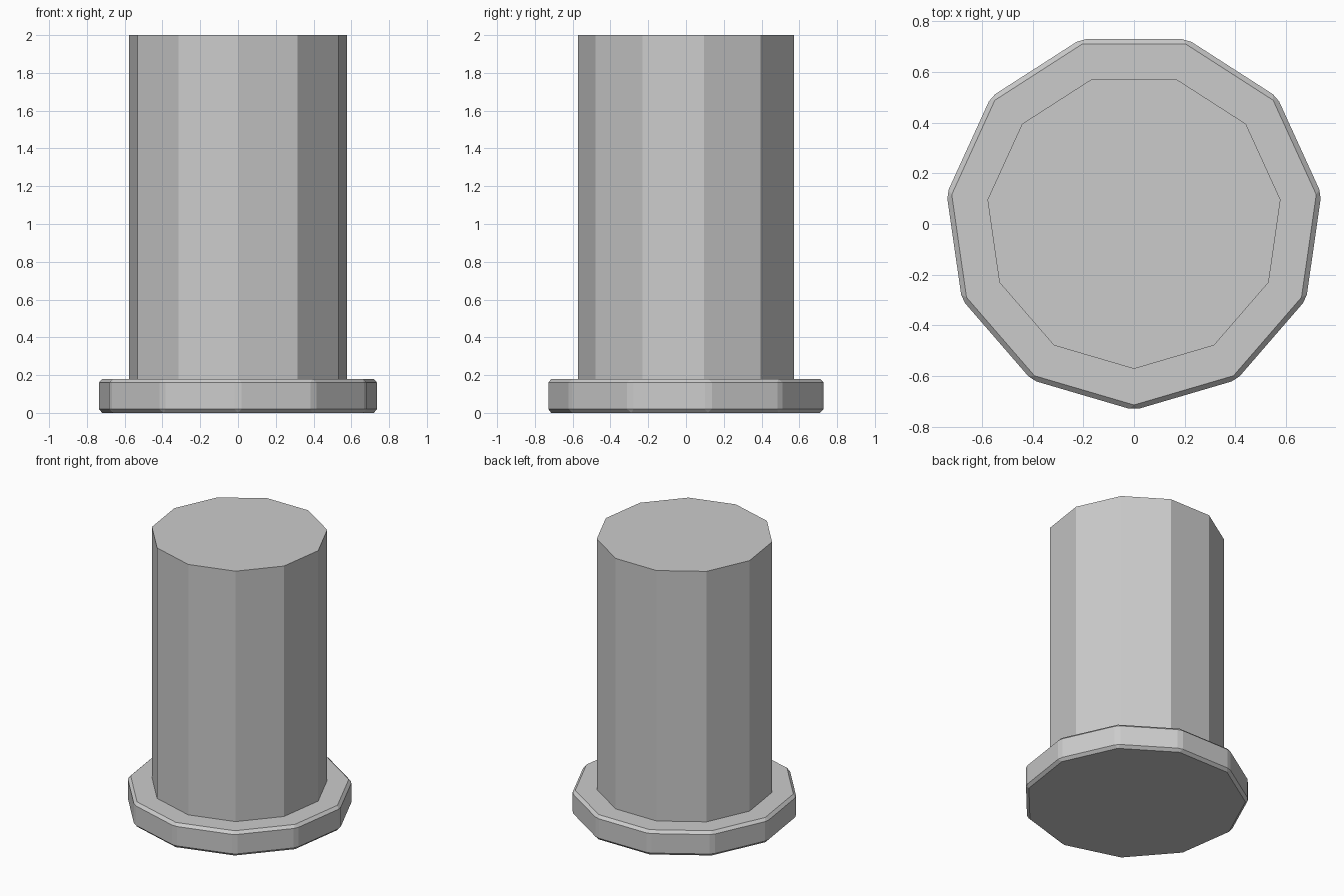
import bpy, math

if "Cube" in bpy.data.objects:
    bpy.data.objects.remove(bpy.data.objects["Cube"])

SIDES = 11
CENTRE_Y = 0.0125


def prism(name, radius, z0, z1):
    # Eleven-sided cylinder with one corner pointing to the front
    bpy.ops.mesh.primitive_cylinder_add(
        vertices=SIDES, radius=radius, depth=z1 - z0,
        location=(0, CENTRE_Y, (z0 + z1) / 2), rotation=(0, 0, math.pi))
    ob = bpy.context.object
    ob.name = name
    bpy.ops.object.transform_apply(location=True, rotation=True, scale=True)
    return ob


# Base flange with a small chamfer on every edge
flange = prism("base_flange", 0.7464, 0.0, 0.18)
bevel = flange.modifiers.new("chamfer", 'BEVEL')
bevel.width = 0.0195
bevel.segments = 1
bevel.limit_method = 'NONE'

# Tall plain shaft standing on the flange
prism("shaft", 0.5837, 0.17, 2.0)
